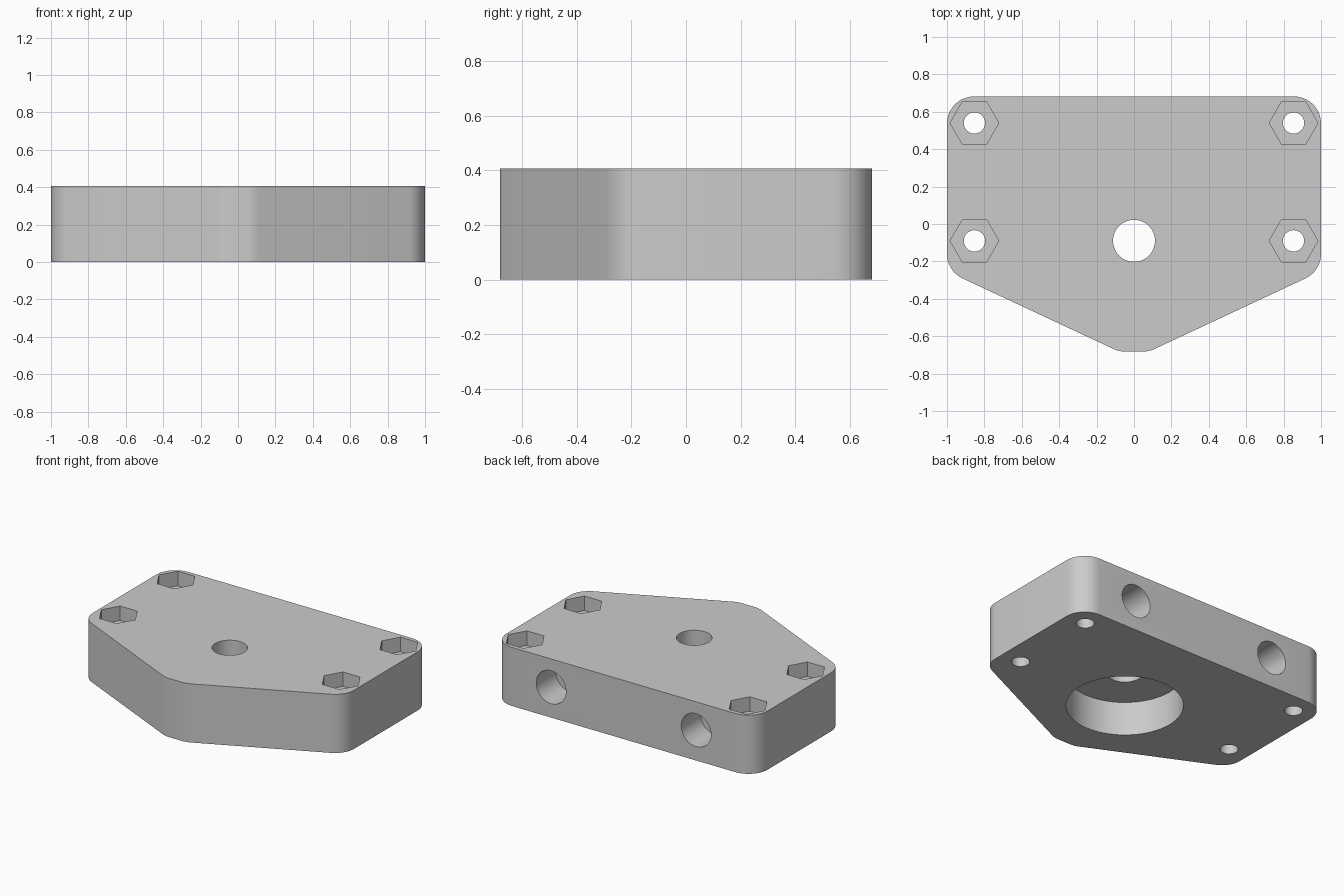
import bpy
import bmesh
import math
from mathutils import Vector, Matrix

cube = bpy.data.objects.get("Cube")
if cube:
    bpy.data.objects.remove(cube, do_unlink=True)

HEIGHT = 0.406
HOLE_Y = -0.09

grey = bpy.data.materials.new("plain grey")
grey.use_nodes = True
grey.diffuse_color = (0.6, 0.6, 0.6, 1)
grey.node_tree.nodes["Principled BSDF"].inputs["Base Color"].default_value = grey.diffuse_color


def rounded(corners, radius, steps=10):
    """Outline with every corner replaced by a tangent arc."""
    points = []
    for i, corner in enumerate(corners):
        p = Vector(corner)
        a = (Vector(corners[i - 1]) - p).normalized()
        b = (Vector(corners[(i + 1) % len(corners)]) - p).normalized()
        half = a.angle(b) / 2
        centre = p + (a + b).normalized() * radius / math.sin(half)
        start = p + a * radius / math.tan(half) - centre
        turn = math.pi - 2 * half
        for k in range(steps + 1):
            points.append(centre + Matrix.Rotation(turn * k / steps, 2) @ start)
    return points


def new_object(name, bm):
    mesh = bpy.data.meshes.new(name)
    bmesh.ops.recalc_face_normals(bm, faces=bm.faces)
    bm.to_mesh(mesh)
    bm.free()
    mesh.materials.append(grey)
    obj = bpy.data.objects.new(name, mesh)
    bpy.context.collection.objects.link(obj)
    return obj


def cut(target, name, radius, start, end, sides=64):
    """Subtract a prism that runs from start to end."""
    start, end = Vector(start), Vector(end)
    axis = end - start
    turn = Vector((0, 0, 1)).rotation_difference(axis).to_matrix().to_4x4()
    bm = bmesh.new()
    bmesh.ops.create_cone(bm, cap_ends=True, segments=sides, radius1=radius,
                          radius2=radius, depth=axis.length,
                          matrix=Matrix.Translation((start + end) / 2) @ turn
                          @ Matrix.Rotation(math.pi / 2, 4, 'Z'))
    cutter = new_object(name, bm)
    cutter.hide_render = True
    if sides == 6:
        # Hexagon corners point sideways
        widest = max(v.co.x for v in cutter.data.vertices) - start.x
        if widest < radius * 0.95:
            cutter.data.transform(Matrix.Translation(start)
                                  @ Matrix.Rotation(math.pi / 6, 4, 'Z')
                                  @ Matrix.Translation(-start))
    mod = target.modifiers.new(name, 'BOOLEAN')
    mod.operation = 'DIFFERENCE'
    mod.solver = 'EXACT'
    mod.object = cutter
    bpy.context.view_layer.objects.active = target
    bpy.ops.object.modifier_apply(modifier=mod.name)
    bpy.data.objects.remove(cutter, do_unlink=True)


# Plate body: a rounded outline with a blunt point at the front
half_outline = [(0.08, -0.682), (1, -0.252), (1, 0.682)]
outline = half_outline + [(-x, y) for x, y in reversed(half_outline)]
bm = bmesh.new()
base = bm.faces.new([bm.verts.new((p.x, p.y, 0)) for p in rounded(outline, 0.145)])
top = bmesh.ops.extrude_face_region(bm, geom=[base])["geom"]
bmesh.ops.translate(bm, vec=(0, 0, HEIGHT),
                    verts=[g for g in top if isinstance(g, bmesh.types.BMVert)])
plate = new_object("mounting_plate", bm)

# Shaft hole and the wide bearing seat beneath it
cut(plate, "shaft_hole", 0.112, (0, HOLE_Y, -0.1), (0, HOLE_Y, 0.6))
cut(plate, "bearing_seat", 0.368, (0, HOLE_Y, -0.1), (0, HOLE_Y, 0.235), 96)

for side in (-1, 1):
    # Corner bolt holes with hexagonal nut pockets
    for y in (HOLE_Y, 0.54):
        x = 0.853 * side
        cut(plate, "bolt_hole", 0.057, (x, y, -0.1), (x, y, 0.6), 32)
        cut(plate, "nut_pocket", 0.13, (x, y, HEIGHT - 0.1), (x, y, 0.6), 6)
    # Blind holes in the back wall
    x = 0.555 * side
    cut(plate, "back_hole", 0.114, (x, 0.9, 0.21), (x, 0.47, 0.21))

# Smooth round walls, crisp edges
bpy.ops.object.select_all(action='DESELECT')
plate.select_set(True)
bpy.context.view_layer.objects.active = plate
bpy.ops.object.shade_smooth_by_angle(angle=math.radians(30))
